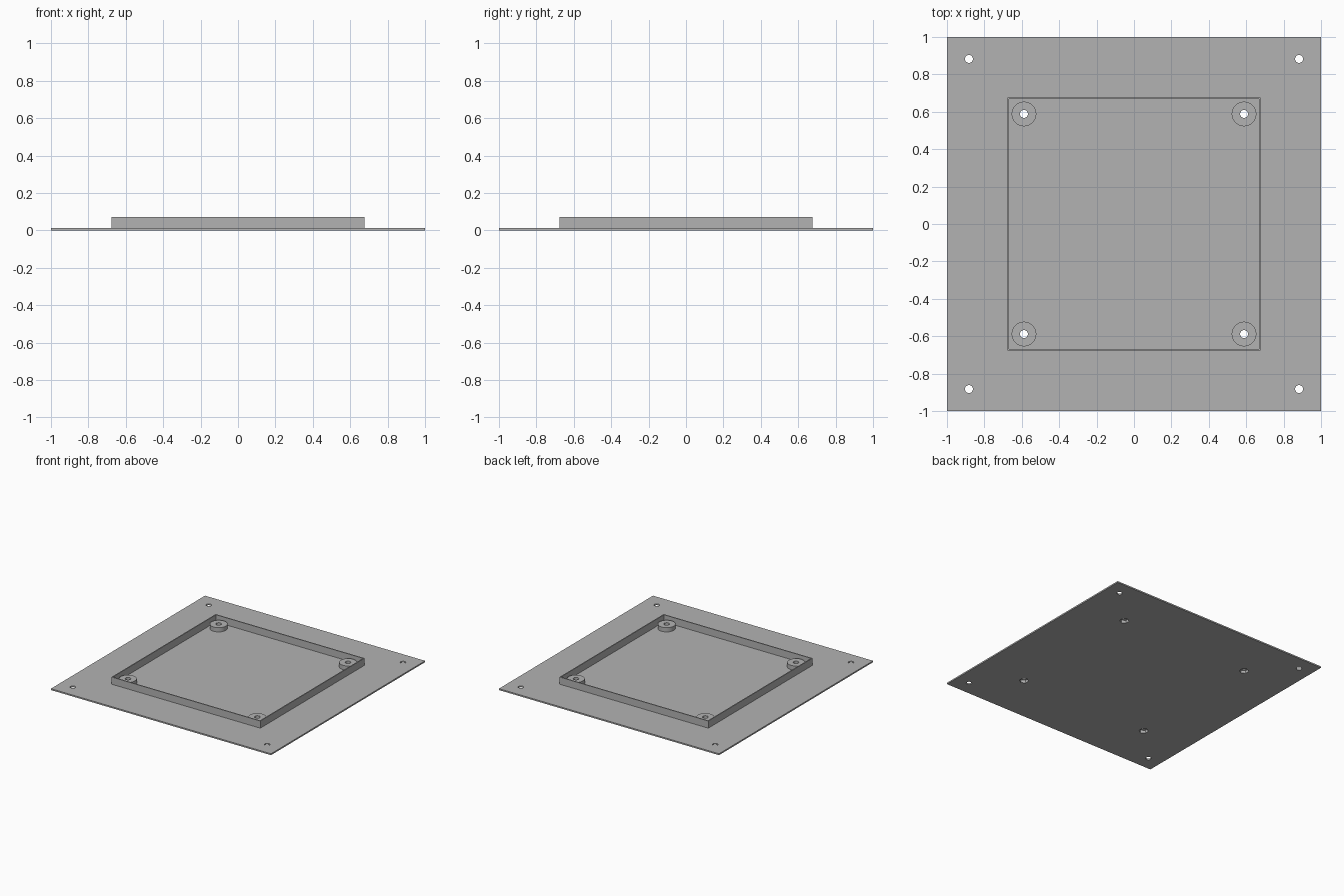
import bpy, bmesh, math
from mathutils import Matrix

cube = bpy.data.objects.get("Cube")
if cube:
    bpy.data.objects.remove(cube, do_unlink=True)

MM = 2 / 170                     # model was laid out in whole millimetres
PLATE_T, WALL_T = 1 * MM, 1 * MM
WALL_TOP, BOSS_TOP = 6 * MM, 4 * MM
WALL_HALF = 57.5 * MM
BOSS_POS, CORNER_POS = 50 * MM, 75 * MM
BOSS_R, HOLE_R, NUT_R = 5.6 * MM, 1.8 * MM, 3.1 * MM
POCKET_TOP = 2 * MM

grey = bpy.data.materials.new("plain grey")
grey.use_nodes = True
colour = (0.45, 0.45, 0.45, 1)
grey.diffuse_color = colour
grey.node_tree.nodes["Principled BSDF"].inputs["Base Color"].default_value = colour


def finish(name, bm):
    bmesh.ops.recalc_face_normals(bm, faces=bm.faces)
    mesh = bpy.data.meshes.new(name)
    bm.to_mesh(mesh)
    bm.free()
    mesh.materials.append(grey)
    obj = bpy.data.objects.new(name, mesh)
    bpy.context.collection.objects.link(obj)
    return obj


def corners(d):
    return [(sx * d, sy * d) for sx in (-1, 1) for sy in (-1, 1)]


def cylinders(name, places, radius, sides, z0, z1):
    bm = bmesh.new()
    for x, y in places:
        bmesh.ops.create_cone(bm, cap_ends=True, segments=sides, radius1=radius,
                              radius2=radius, depth=z1 - z0,
                              matrix=Matrix.Translation((x, y, (z0 + z1) / 2)))
    return finish(name, bm)


def activate(obj):
    bpy.ops.object.select_all(action='DESELECT')
    obj.select_set(True)
    bpy.context.view_layer.objects.active = obj


def cut(obj, cutters):
    activate(obj)
    for cutter in cutters:
        mod = obj.modifiers.new("cut", 'BOOLEAN')
        mod.operation = 'DIFFERENCE'
        mod.solver = 'EXACT'
        mod.object = cutter
        bpy.ops.object.modifier_apply(modifier=mod.name)


# Thin square base plate
bm = bmesh.new()
bmesh.ops.create_cube(bm, size=1, matrix=Matrix.Translation((0, 0, PLATE_T / 2))
                      @ Matrix.Diagonal((2, 2, PLATE_T, 1)))
base_plate = finish("base_plate", bm)

# Raised square rim: inset a square, drop its middle, extrude upward
bm = bmesh.new()
bmesh.ops.create_grid(bm, x_segments=1, y_segments=1, size=WALL_HALF,
                      matrix=Matrix.Translation((0, 0, PLATE_T)))
middle = list(bm.faces)
bmesh.ops.inset_region(bm, faces=middle, thickness=WALL_T, use_boundary=True)
bmesh.ops.delete(bm, geom=middle, context='FACES')
ring = bmesh.ops.extrude_face_region(bm, geom=list(bm.faces), use_keep_orig=True)
bmesh.ops.translate(bm, vec=(0, 0, WALL_TOP - PLATE_T),
                    verts=[v for v in ring["geom"] if isinstance(v, bmesh.types.BMVert)])
finish("rim_wall", bm)

# Four round mounting bosses
bosses = cylinders("mounting_bosses", corners(BOSS_POS), BOSS_R, 48, PLATE_T, BOSS_TOP)

# Screw holes and hexagonal nut pockets
holes = cylinders("hole_cutter", corners(BOSS_POS) + corners(CORNER_POS),
                  HOLE_R, 32, -0.1, 0.2)
pockets = cylinders("pocket_cutter", corners(BOSS_POS), NUT_R, 6, -0.1, POCKET_TOP)
pockets.data.transform(Matrix.Identity(4))
for part in (base_plate, bosses):
    cut(part, (holes, pockets))
    activate(part)
    bpy.ops.object.shade_smooth_by_angle(angle=math.radians(30))
for cutter in (holes, pockets):
    bpy.data.objects.remove(cutter, do_unlink=True)
